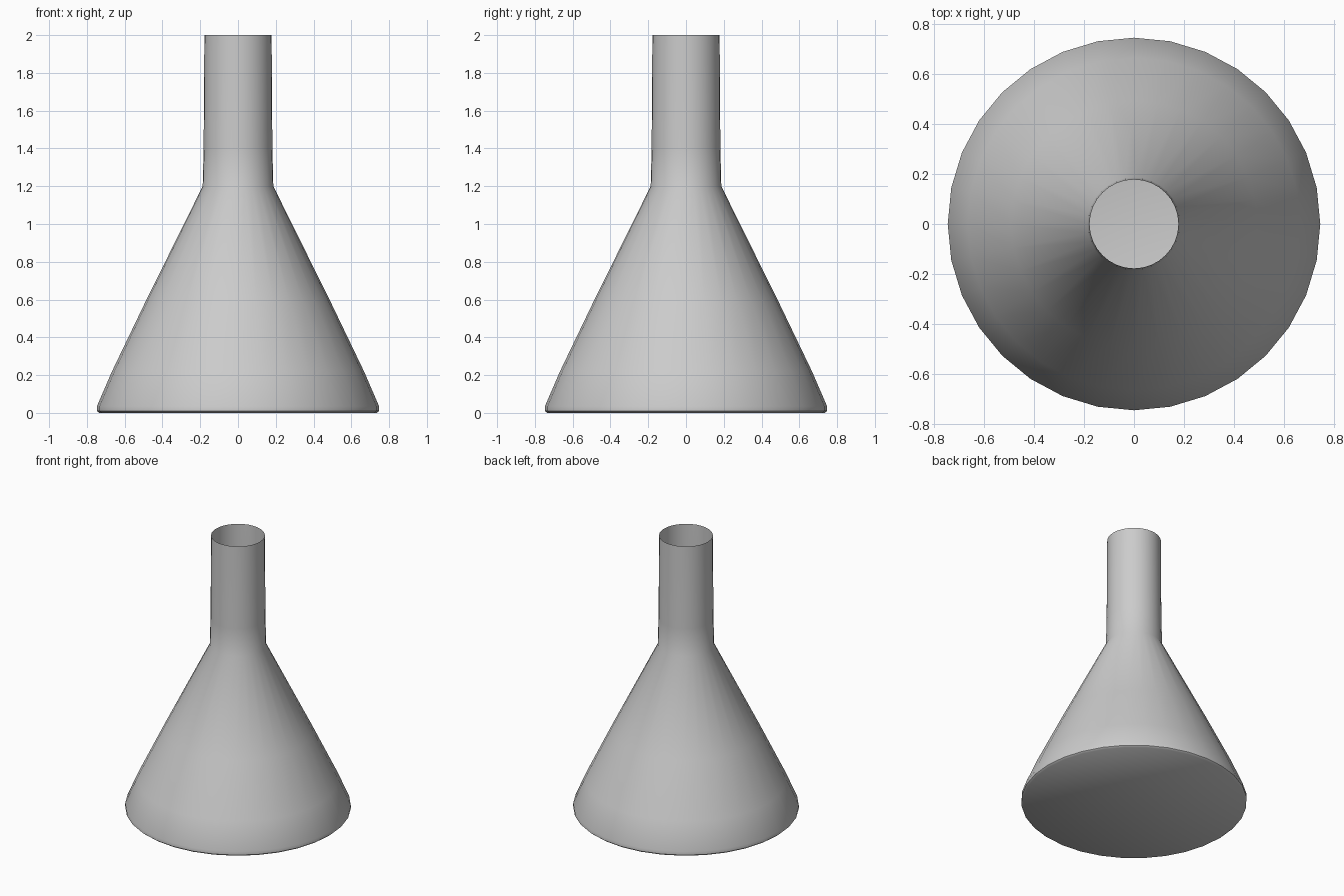
import bpy, bmesh, math

if "Cube" in bpy.data.objects:
    bpy.data.objects.remove(bpy.data.objects["Cube"])

SEGMENTS = 32


def lathe(name, profile):
    """Spin a (radius, height) profile around z into one thin shell."""
    bm = bmesh.new()
    verts = [bm.verts.new((r, 0, z)) for r, z in profile]
    edges = [bm.edges.new(pair) for pair in zip(verts, verts[1:])]
    bmesh.ops.spin(bm, geom=verts + edges, cent=(0, 0, 0), axis=(0, 0, 1),
                   angle=math.tau, steps=SEGMENTS, use_duplicate=False)
    bmesh.ops.remove_doubles(bm, verts=bm.verts, dist=0.0005)
    bmesh.ops.recalc_face_normals(bm, faces=bm.faces)
    # make sure the floor faces down, so the shell faces outward
    floor = min(bm.faces, key=lambda f: f.calc_center_median().z)
    if floor.normal.z > 0:
        bmesh.ops.reverse_faces(bm, faces=bm.faces)
    mesh = bpy.data.meshes.new(name)
    bm.to_mesh(mesh)
    bm.free()
    obj = bpy.data.objects.new(name, mesh)
    bpy.context.collection.objects.link(obj)
    bpy.ops.object.select_all(action='DESELECT')
    obj.select_set(True)
    bpy.context.view_layer.objects.active = obj
    bpy.ops.object.shade_smooth_by_angle(angle=math.radians(40))
    return obj


# Conical flask: flat floor, rounded foot, sloping body, open straight neck
lathe("conical_flask", [
    (0, 0), (0.735, 0), (0.747, 0.01), (0.747, 0.035),
    (0.667, 0.22), (0.494, 0.58), (0.187, 1.2),
    (0.182, 1.4), (0.178, 2.0),
])
